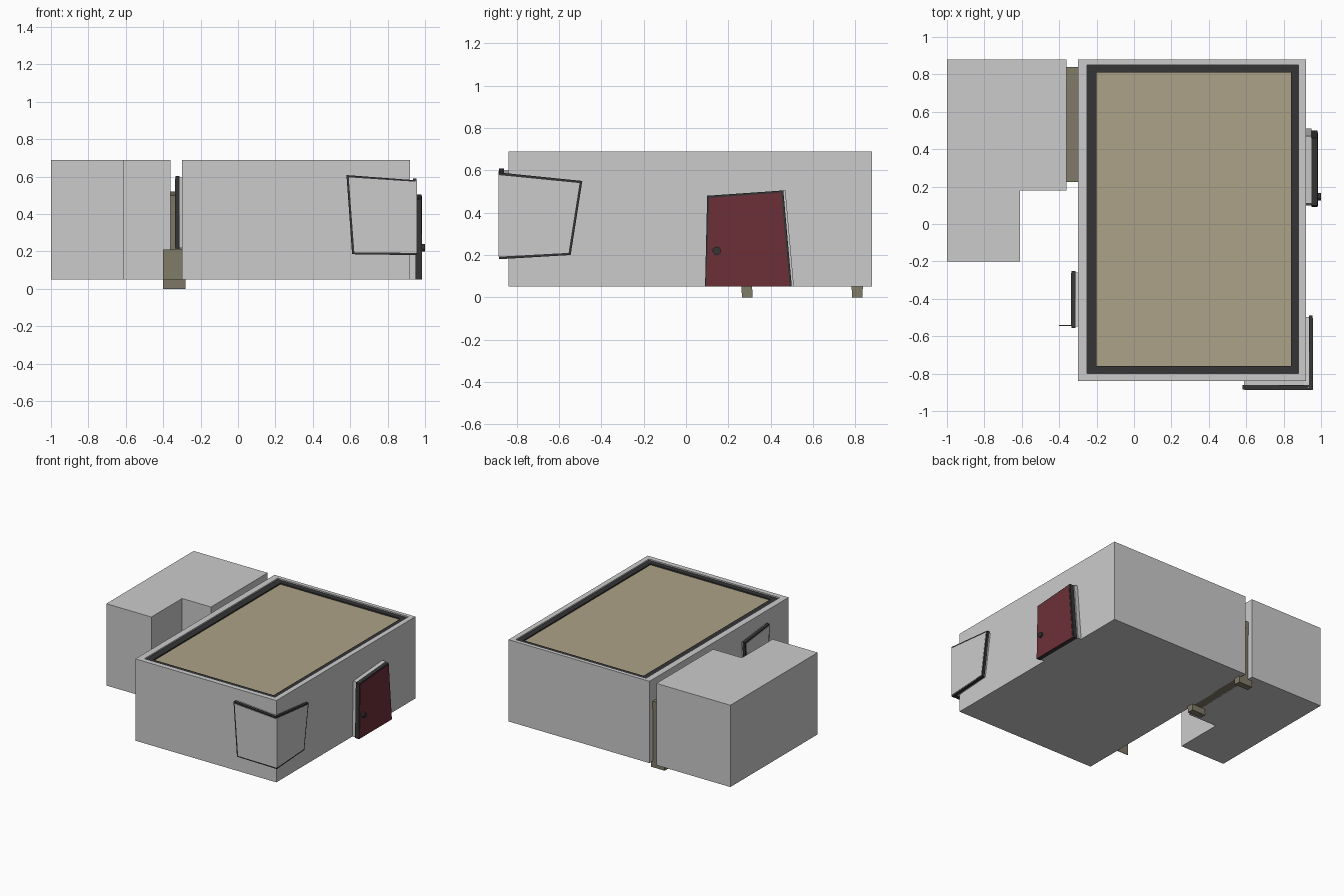
import bpy, bmesh
from mathutils import Vector

if "Cube" in bpy.data.objects:
    bpy.data.objects.remove(bpy.data.objects["Cube"])


def material(name, rgb):
    m = bpy.data.materials.new(name)
    m.diffuse_color = (*rgb, 1)
    m.use_nodes = True
    m.node_tree.nodes["Principled BSDF"].inputs["Base Color"].default_value = m.diffuse_color
    return m


DARK = material("dark_trim", (0.035, 0.035, 0.035))
TAN = material("roof_tan", (0.42, 0.36, 0.25))
WOOD = material("passage_wood", (0.22, 0.20, 0.14))
RED = material("door_red", (0.15, 0.03, 0.04))


def slab(name, pts, axis, lo, hi, mat=None):
    """Extrude a 2D outline along an axis (x: pts are y,z; y: x,z; z: x,y)."""
    def place(p, d):
        return {"x": (d, p[0], p[1]), "y": (p[0], d, p[1]), "z": (p[0], p[1], d)}[axis]
    bm = bmesh.new()
    face = bm.faces.new([bm.verts.new(place(p, lo)) for p in pts])
    ext = bmesh.ops.extrude_face_region(bm, geom=[face])
    moved = [v for v in ext["geom"] if isinstance(v, bmesh.types.BMVert)]
    bmesh.ops.translate(bm, verts=moved, vec=Vector(place((0, 0), hi - lo)))
    bmesh.ops.recalc_face_normals(bm, faces=bm.faces)
    me = bpy.data.meshes.new(name)
    bm.to_mesh(me)
    bm.free()
    ob = bpy.data.objects.new(name, me)
    bpy.context.collection.objects.link(ob)
    if mat:
        me.materials.append(mat)
    return ob


def rect(x0, x1, y0, y1):
    return [(x0, y0), (x1, y0), (x1, y1), (x0, y1)]


def inset(pts, t):
    """Shrink a quad (bottom-left, bottom-right, top-right, top-left) by t."""
    signs = [(1, 1), (-1, 1), (-1, -1), (1, -1)]
    return [(p[0] + s[0] * t, p[1] + s[1] * t) for p, s in zip(pts, signs)]


def ring(name, outer, inner, z0, z1, mat=None):
    """Rectangular frame with mitred corners, lying flat."""
    parts = [slab(name, [outer[i], outer[(i + 1) % 4], inner[(i + 1) % 4], inner[i]],
                  "z", z0, z1, mat) for i in range(4)]
    for i, ob in enumerate(parts):
        ob.name = f"{name}_{i + 1}"


# Main building with parapet and inset roof
outer = rect(-0.30, 0.92, -0.84, 0.88)
trim = rect(-0.25, 0.88, -0.80, 0.85)
roof = rect(-0.20, 0.84, -0.76, 0.81)
slab("main_block", outer, "z", 0.05, 0.65)
ring("parapet", outer, trim, 0.65, 0.69)
ring("roof_trim", trim, roof, 0.65, 0.68, DARK)
slab("roof_panel", roof, "z", 0.65, 0.67, TAN)

# L-shaped annex
slab("annex_block", [(-1, -0.20), (-0.61, -0.20), (-0.61, 0.18), (-0.36, 0.18),
                     (-0.36, 0.88), (-1, 0.88)], "z", 0.05, 0.69)

# Passage frame between the two blocks
slab("passage_leg_front", [(0.265, 0), (0.315, 0), (0.29, 0.50), (0.23, 0.50)],
     "x", -0.40, -0.28, WOOD)
slab("passage_leg_back", [(0.785, 0), (0.835, 0), (0.84, 0.52), (0.76, 0.52)],
     "x", -0.40, -0.28, WOOD)
slab("passage_lintel", [(0.23, 0.45), (0.84, 0.46), (0.84, 0.52), (0.225, 0.50)],
     "x", -0.40, -0.28, WOOD)
slab("passage_panel", rect(0.30, 0.79, 0.05, 0.46), "x", -0.37, -0.29, WOOD)

# Crooked red door with backing, frame and knob
door = [(0.09, 0.05), (0.50, 0.05), (0.46, 0.505), (0.10, 0.48)]
slab("door_backing", [(y + 0.01, z) for y, z in door], "x", 0.91, 0.95)
slab("door_frame", door, "x", 0.95, 0.982, DARK)
panel = inset(door, 0.01)
panel[0], panel[1] = (0.095, 0.05), (0.49, 0.05)
slab("door_panel", panel, "x", 0.975, 0.985, RED)
bpy.ops.mesh.primitive_cylinder_add(vertices=12, radius=0.02, depth=0.02,
                                    location=(0.99, 0.145, 0.22),
                                    rotation=(0, 1.5708, 0))
knob = bpy.context.object
knob.name = "door_knob"
knob.data.materials.append(DARK)

# Corner window wrapping the front right edge
front = [(0.61, 0.185), (0.955, 0.18), (0.955, 0.58), (0.58, 0.608)]
side = [(-0.885, 0.18), (-0.545, 0.20), (-0.49, 0.55), (-0.885, 0.59)]
slab("corner_window_front_backing", inset(front, 0.008), "y", -0.86, -0.83)
slab("corner_window_front_frame", front, "y", -0.884, -0.86, DARK)
slab("corner_window_front_pane", [(0.622, 0.195), (0.957, 0.192), (0.957, 0.572), (0.592, 0.596)],
     "y", -0.887, -0.88)
slab("corner_window_side_backing", inset(side, 0.008), "x", 0.91, 0.935)
slab("corner_window_side_frame", side, "x", 0.935, 0.955, DARK)
slab("corner_window_side_pane", [(-0.887, 0.192), (-0.555, 0.21), (-0.503, 0.54), (-0.887, 0.578)],
     "x", 0.95, 0.957)

# Window on the left wall, with its small wooden bracket panel
left = [(-0.54, 0.21), (-0.28, 0.22), (-0.25, 0.57), (-0.555, 0.602)]
slab("left_window_backing", inset(left, 0.008), "x", -0.312, -0.29)
slab("left_window_frame", left, "x", -0.335, -0.312, DARK)
slab("left_window_pane", inset(left, 0.012), "x", -0.338, -0.33)
slab("left_bracket", rect(-0.40, -0.30, 0.05, 0.21), "y", -0.545, -0.541, WOOD)
